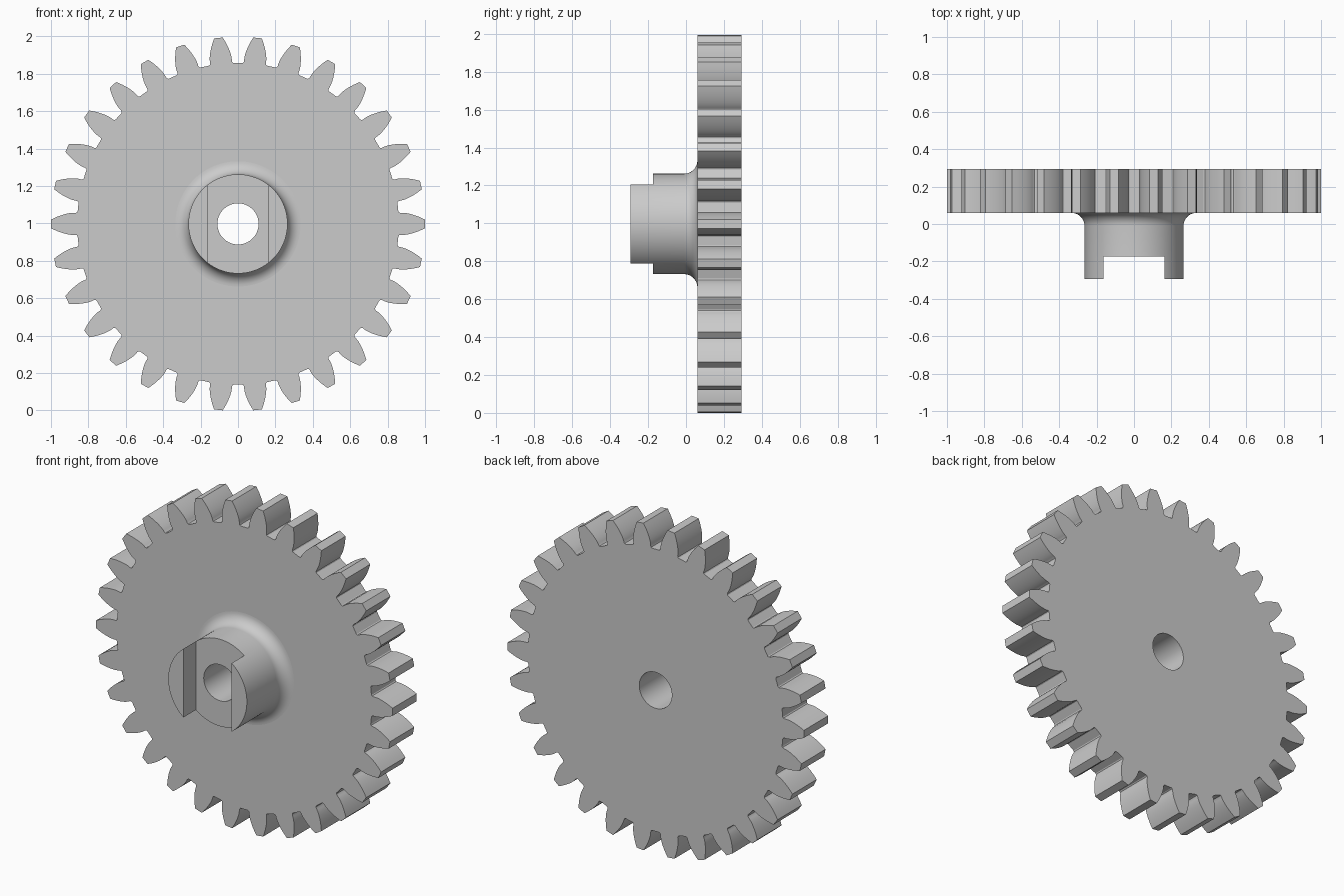
import bpy, bmesh, math
from mathutils import Matrix, Vector

cube = bpy.data.objects.get("Cube")
if cube:
    bpy.data.objects.remove(cube, do_unlink=True)

AXIS_Z = 0.997
TEETH = 30
BACK, FACE, FLOOR, FRONT = 0.293, 0.06, -0.173, -0.293   # depths along y
PITCH_R, BASE_R, ROOT_R = 0.9375, 0.881, 0.86
HUB_R, FILLET, BORE_R, SLOT_HALF = 0.265, 0.07, 0.11, 0.163

steel = bpy.data.materials.new("plain grey")
steel.use_nodes = True
grey = (0.6, 0.6, 0.6, 1)
steel.diffuse_color = grey
steel.node_tree.nodes["Principled BSDF"].inputs["Base Color"].default_value = grey


def make_object(name, bm):
    bmesh.ops.recalc_face_normals(bm, faces=bm.faces)
    mesh = bpy.data.meshes.new(name)
    bm.to_mesh(mesh)
    bm.free()
    mesh.materials.append(steel)
    obj = bpy.data.objects.new(name, mesh)
    obj.location.z = AXIS_Z
    bpy.context.collection.objects.link(obj)
    return obj


def prism(name, outline, y0, y1):
    """Extrude an x-z outline along y."""
    bm = bmesh.new()
    face = bm.faces.new([bm.verts.new((x, y0, z)) for x, z in outline])
    moved = bmesh.ops.extrude_face_region(bm, geom=[face], use_keep_orig=True)["geom"]
    bmesh.ops.translate(bm, vec=(0, y1 - y0, 0),
                        verts=[v for v in moved if isinstance(v, bmesh.types.BMVert)])
    return make_object(name, bm)


def lathe(name, profile, steps):
    """Turn a (radius, y) profile round the y axis."""
    bm = bmesh.new()
    verts = [bm.verts.new((r, y, 0)) for r, y in profile]
    edges = [bm.edges.new(pair) for pair in zip(verts, verts[1:])]
    bmesh.ops.spin(bm, geom=verts + edges, cent=(0, 0, 0), axis=(0, 1, 0),
                   angle=math.tau, steps=steps, use_duplicate=False)
    bmesh.ops.remove_doubles(bm, verts=bm.verts, dist=1e-5)
    return make_object(name, bm)


def combine(target, other, operation):
    mod = target.modifiers.new(operation.lower(), 'BOOLEAN')
    mod.operation, mod.solver, mod.object = operation, 'EXACT', other
    bpy.context.view_layer.objects.active = target
    bpy.ops.object.modifier_apply(modifier=mod.name)
    bpy.data.objects.remove(other, do_unlink=True)


def involute(radius):
    a = math.acos(min(1, BASE_R / radius))
    return math.tan(a) - a


# Toothed wheel: half a tooth as (radius, half angle), mirrored and repeated
half_base = math.pi / TEETH / 2 + involute(PITCH_R)
flank = [(ROOT_R, half_base + 0.010), (ROOT_R + 0.004, half_base + 0.003),
         (ROOT_R + 0.012, half_base)]
for i in range(8):
    r = BASE_R + (1 - BASE_R) * i / 7
    flank.append((r, half_base - involute(r)))
tooth = [(r, -a) for r, a in flank] + [(r, a) for r, a in reversed(flank)]
outline = [(r * math.cos(a + math.tau * t / TEETH), r * math.sin(a + math.tau * t / TEETH))
           for t in range(TEETH) for r, a in tooth]
gear = prism("gear_wheel_with_hub", outline, FACE, BACK)

# Hub flaring into the wheel with a rounded fillet
inside = FACE + 0.1
profile = [(0, FRONT), (HUB_R, FRONT)]
for i in range(11):
    a = math.pi / 2 * i / 10
    profile.append((HUB_R + FILLET * (1 - math.cos(a)), FACE - FILLET * (1 - math.sin(a))))
profile += [(HUB_R + FILLET, inside), (0, inside)]
combine(gear, lathe("hub", profile, 96), 'UNION')

# Drive slot across the hub end
s = SLOT_HALF
slot = prism("slot_cutter", [(-s, -0.5), (s, -0.5), (s, 0.5), (-s, 0.5)], FRONT - 0.1, FLOOR)
combine(gear, slot, 'DIFFERENCE')

# Shaft bore
circle = [(BORE_R * math.cos(math.tau * i / 64), BORE_R * math.sin(math.tau * i / 64))
          for i in range(64)]
combine(gear, prism("bore_cutter", circle, -0.5, 0.5), 'DIFFERENCE')

# Smooth curved walls, flat faces across the axis
bpy.ops.object.select_all(action='DESELECT')
gear.select_set(True)
bpy.context.view_layer.objects.active = gear
bpy.ops.object.shade_smooth_by_angle(angle=math.radians(30))
for poly in gear.data.polygons:
    if abs(poly.normal.y) > 0.9999:
        poly.use_smooth = False
